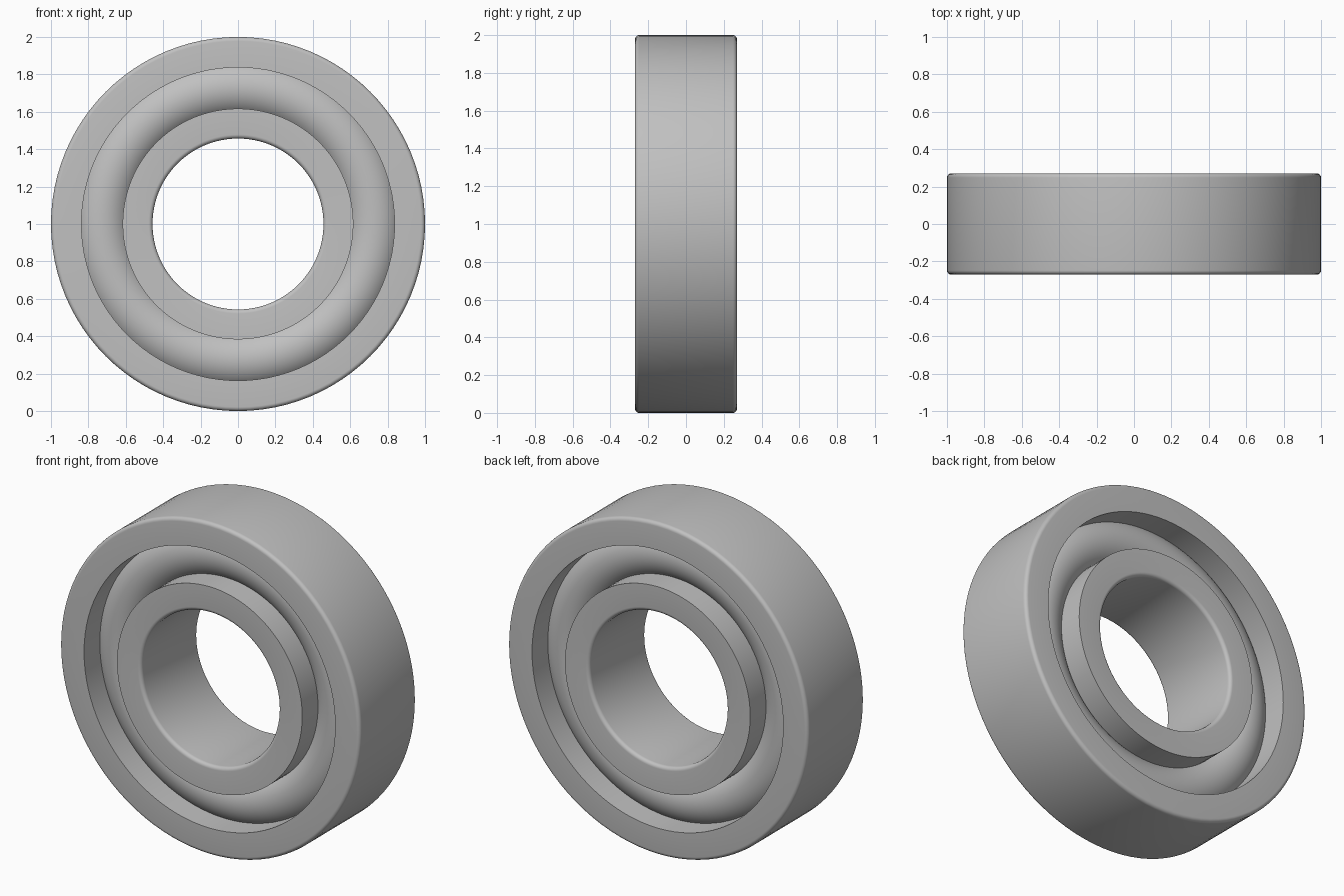
import bpy
import bmesh
from math import cos, sin, pi, radians
from mathutils import Vector, Matrix

cube = bpy.data.objects.get("Cube")
if cube:
    bpy.data.objects.remove(cube, do_unlink=True)

SEGMENTS = 96
HALF_WIDTH = 0.27
FILLET = 0.022
CENTRE = Vector((0, 0, 1))

steel = bpy.data.materials.new("steel grey")
steel.use_nodes = True
colour = (0.53, 0.53, 0.53, 1)
steel.diffuse_color = colour
steel.node_tree.nodes["Principled BSDF"].inputs["Base Color"].default_value = colour


def arc(r, y, radius, start, end, steps):
    """Points of an arc in the radius / depth plane, angles in degrees."""
    for i in range(steps + 1):
        a = radians(start + (end - start) * i / steps)
        yield (r + radius * cos(a), y + radius * sin(a))


def lathe(name, profile):
    """Revolve a closed profile about the y axis."""
    bm = bmesh.new()
    loops = []
    for i in range(SEGMENTS):
        a = 2 * pi * i / SEGMENTS
        loops.append([bm.verts.new((r * cos(a), y, r * sin(a))) for r, y in profile])
    count = len(profile)
    for i in range(SEGMENTS):
        here, there = loops[i], loops[(i + 1) % SEGMENTS]
        for j in range(count):
            k = (j + 1) % count
            bm.faces.new((here[j], here[k], there[k], there[j]))
    bmesh.ops.recalc_face_normals(bm, faces=bm.faces)
    bmesh.ops.transform(bm, matrix=Matrix.Translation(CENTRE), verts=bm.verts)
    mesh = bpy.data.meshes.new(name)
    bm.to_mesh(mesh)
    bm.free()
    mesh.materials.append(steel)
    obj = bpy.data.objects.new(name, mesh)
    bpy.context.collection.objects.link(obj)
    bpy.ops.object.select_all(action="DESELECT")
    obj.select_set(True)
    bpy.context.view_layer.objects.active = obj
    bpy.ops.object.shade_smooth_by_angle(angle=radians(35))
    return obj


def ring_profile(sharp_r, round_r):
    """Ring section: square edges at sharp_r, filleted edges at round_r."""
    side = 1 if round_r > sharp_r else -1
    corner = [(r * side, y) for r, y in
              arc((round_r - side * FILLET) * side, HALF_WIDTH - FILLET, FILLET, 0, 90, 6)]
    front = [(r, -y) for r, y in reversed(corner)]
    return [(sharp_r, -HALF_WIDTH)] + front + corner + [(sharp_r, HALF_WIDTH)]


# Outer and inner races
lathe("outer_ring", ring_profile(0.837, 1.0))
lathe("inner_ring", ring_profile(0.617, 0.457))

# Rounded rolling band seated in both races
lathe("rolling_band", list(arc(0.727, 0, 0.163, 0, 360, 48))[:-1])
